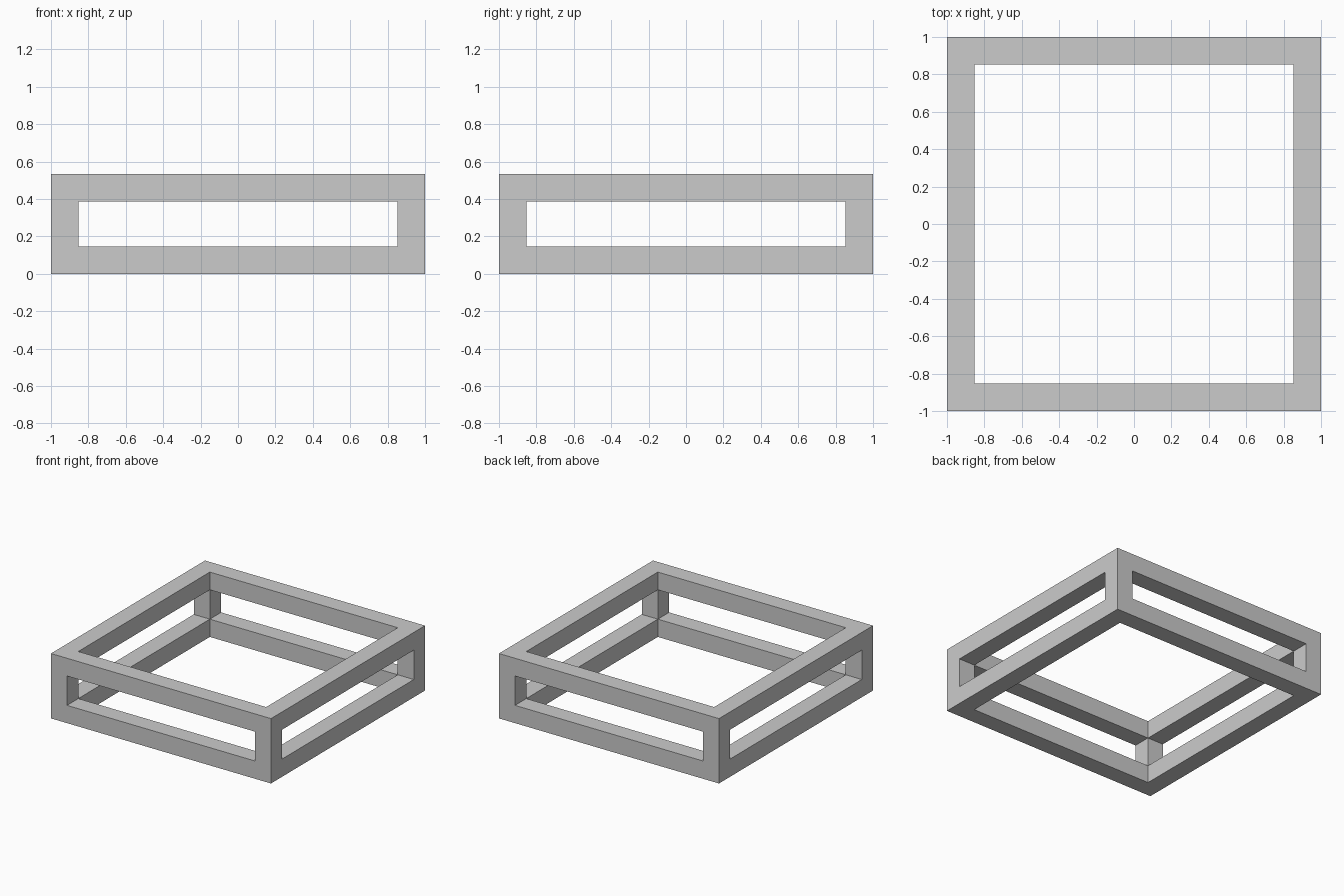
import bpy
import bmesh
from mathutils import Matrix

if "Cube" in bpy.data.objects:
    bpy.data.objects.remove(bpy.data.objects["Cube"])

W, H, T = 2.0, 0.533, 0.146  # outer width, height, bar thickness

bm = bmesh.new()
# outer box standing on z = 0
bmesh.ops.create_cube(bm, size=1.0, matrix=Matrix.Translation((0, 0, H / 2)) @ Matrix.Diagonal((W, W, H, 1)))
bm.normal_update()
sides = list(bm.faces)

# inset each side to leave the bar width, then push the panel in by the bar depth
bmesh.ops.inset_individual(bm, faces=sides, thickness=T, use_even_offset=True)
bm.normal_update()
bmesh.ops.inset_individual(bm, faces=sides, thickness=0.0, depth=-T)

# open the panels and weld the inner corners, where the openings meet
bmesh.ops.delete(bm, geom=sides, context='FACES_ONLY')
bmesh.ops.remove_doubles(bm, verts=bm.verts, dist=0.002)
bmesh.ops.recalc_face_normals(bm, faces=bm.faces)

mesh = bpy.data.meshes.new("box_frame")
bm.to_mesh(mesh)
bm.free()
bpy.context.collection.objects.link(bpy.data.objects.new("box_frame", mesh))
